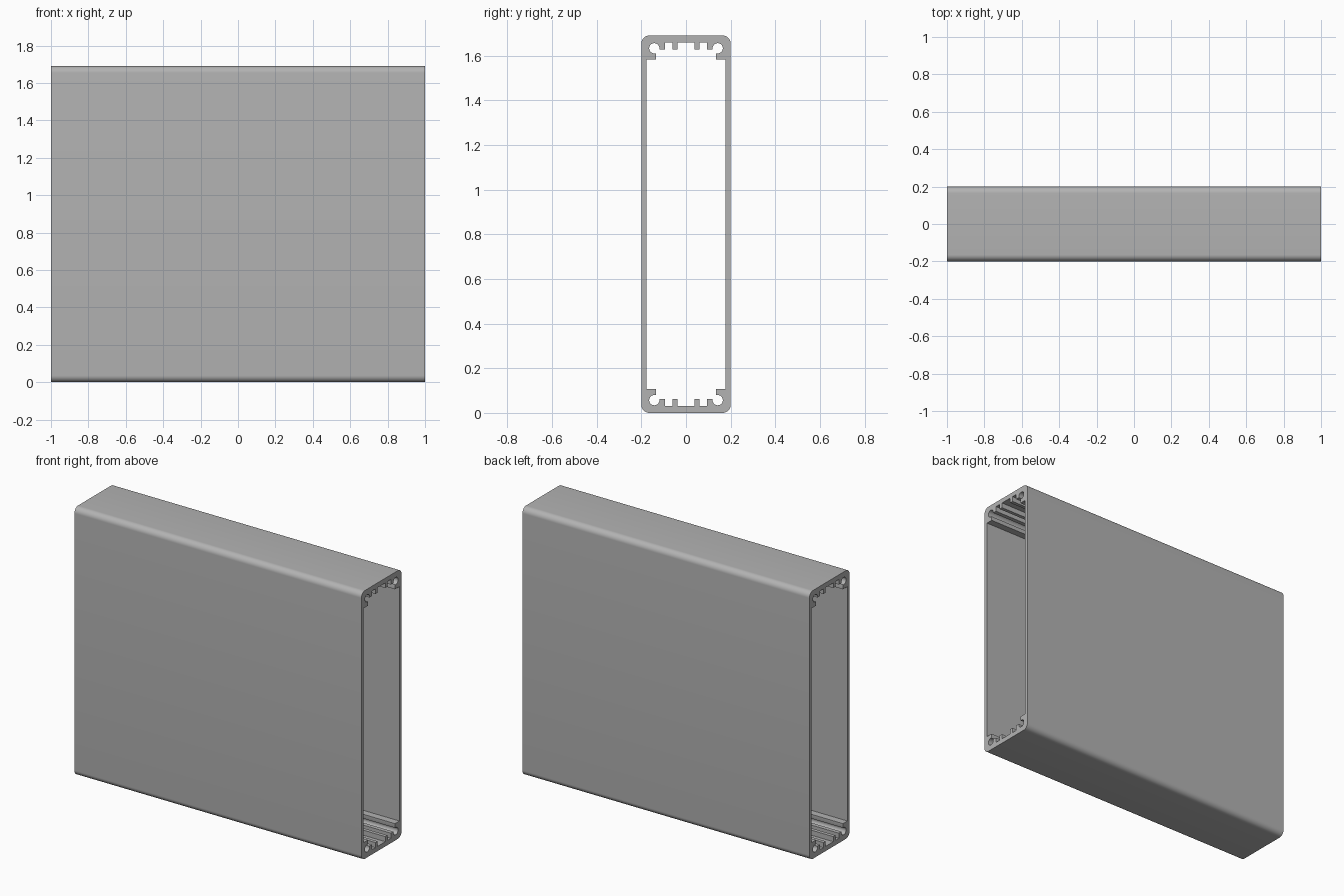
import bpy, bmesh
from math import cos, sin, radians
from mathutils import Vector

cube = bpy.data.objects.get("Cube")
if cube:
    bpy.data.objects.remove(cube, do_unlink=True)

LENGTH, HALF_W, HEIGHT = 2.0, 0.2, 1.69
WALL_IN, FLOOR, RIB_TOP = 0.178, 0.03, 0.062


def arc(cy, cz, r, start, end, steps):
    angles = [radians(start + (end - start) * i / steps) for i in range(steps + 1)]
    return [(cy + r * cos(a), cz + r * sin(a)) for a in angles]


def full_loop(quarter):
    """Mirror one lower quarter across both axes into a closed loop."""
    right = quarter + [(y, HEIGHT - z) for y, z in reversed(quarter)]
    return right + [(-y, z) for y, z in reversed(right)]


# Outer wall: rounded rectangle
R = 0.036
outer = full_loop(arc(HALF_W - R, R, R, -90, 0, 10))

# Inner wall: guide rib, then an open screw channel with a hooked lip
inner = full_loop(
    [(0.038, FLOOR), (0.038, RIB_TOP), (0.06, RIB_TOP), (0.06, FLOOR),
     (0.094, FLOOR), (0.094, RIB_TOP)]
    + arc(0.142, 0.057, 0.023, 167, 465, 24)
    + [(0.134, 0.086), (0.134, 0.107), (WALL_IN, 0.107)])

# Extrude the hollow section along x
bm = bmesh.new()
edges = []
for loop in (outer, inner):
    verts = [bm.verts.new((-LENGTH / 2, y, z)) for y, z in loop]
    edges += [bm.edges.new((v, verts[i - 1])) for i, v in enumerate(verts)]
bmesh.ops.triangle_fill(bm, edges=edges, use_beauty=True, use_dissolve=False)
caps = bmesh.ops.extrude_face_region(bm, geom=bm.faces[:], use_keep_orig=True)
bmesh.ops.translate(bm, vec=Vector((LENGTH, 0, 0)),
                    verts=[v for v in caps["geom"] if isinstance(v, bmesh.types.BMVert)])
bmesh.ops.recalc_face_normals(bm, faces=bm.faces[:])

mesh = bpy.data.meshes.new("enclosure_body")
bm.to_mesh(mesh)
bm.free()
body = bpy.data.objects.new("enclosure_body", mesh)
bpy.context.collection.objects.link(body)

# Plain grey metal
grey = bpy.data.materials.new("grey_aluminium")
grey.use_nodes = True
colour = (0.45, 0.45, 0.45, 1)
grey.diffuse_color = colour
grey.node_tree.nodes["Principled BSDF"].inputs["Base Color"].default_value = colour
mesh.materials.append(grey)

# Smooth the rounded corners and channels, keep the edges sharp
bpy.ops.object.select_all(action="DESELECT")
body.select_set(True)
bpy.context.view_layer.objects.active = body
bpy.ops.object.shade_smooth_by_angle(angle=radians(30))
